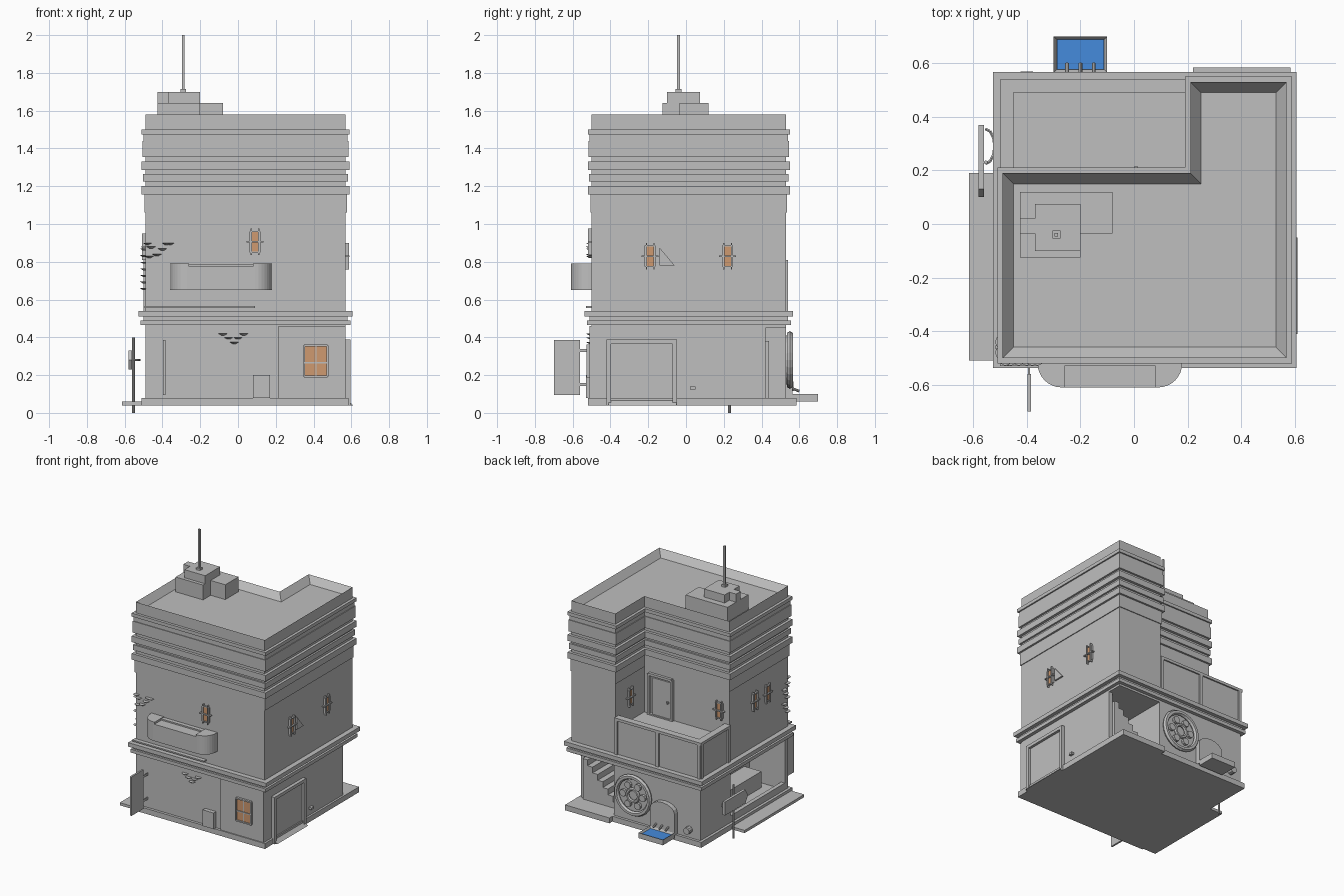
import bpy, bmesh, math
from mathutils import Matrix, Vector

cube = bpy.data.objects.get("Cube")
if cube:
    bpy.data.objects.remove(cube, do_unlink=True)


def material(name, rgb):
    m = bpy.data.materials.new(name)
    m.use_nodes = True
    m.diffuse_color = (*rgb, 1)
    m.node_tree.nodes["Principled BSDF"].inputs["Base Color"].default_value = (*rgb, 1)
    return m


GREY = material("plaster grey", (0.52, 0.52, 0.52))
ORANGE = material("lit window orange", (0.62, 0.32, 0.16))
BLUE = material("water blue", (0.06, 0.26, 0.72))
FRONT, RIGHT, BACK, LEFT = 0, math.pi / 2, math.pi, -math.pi / 2
UPRIGHT = Matrix.Rotation(math.pi / 2, 4, 'X')


def finish(name, bm, mat=GREY, origin=(0, 0, 0), angle=0):
    bmesh.ops.recalc_face_normals(bm, faces=bm.faces)
    me = bpy.data.meshes.new(name)
    bm.to_mesh(me)
    bm.free()
    me.materials.append(mat)
    ob = bpy.data.objects.new(name, me)
    bpy.context.collection.objects.link(ob)
    ob.location = origin
    ob.rotation_euler.z = angle
    return ob


def prism(name, pts, z0, z1, rim=0, sink=0, flip=None, **kw):
    """Extrude a plan outline; rim and sink hollow the top."""
    bm = bmesh.new()
    f = bm.faces.new([bm.verts.new((x, y, z0)) for x, y in pts])
    ext = bmesh.ops.extrude_face_region(bm, geom=[f])["geom"]
    bmesh.ops.translate(bm, vec=(0, 0, z1 - z0), verts=[v for v in ext if isinstance(v, bmesh.types.BMVert)])
    if rim:
        bmesh.ops.recalc_face_normals(bm, faces=bm.faces)
        top = max(bm.faces, key=lambda g: g.calc_center_median().z)
        bmesh.ops.inset_region(bm, faces=[top], thickness=rim, use_even_offset=True)
        bmesh.ops.translate(bm, vec=(0, 0, -sink), verts=top.verts)
    if flip:
        bm.transform(flip)
    return finish(name, bm, **kw)


def rect(x0, x1, y0, y1):
    return [(x0, y0), (x1, y0), (x1, y1), (x0, y1)]


def box(name, x0, x1, y0, y1, z0, z1, **kw):
    return prism(name, rect(x0, x1, y0, y1), z0, z1, **kw)


def plate(name, pts, depth, origin, angle, **kw):
    """Wall plate: outline in wall coordinates, standing out by depth."""
    return prism(name, pts, 0, depth, flip=UPRIGHT, origin=origin, angle=angle, **kw)


def rod(name, a, b, r, sides=8, r2=None, **kw):
    a, b = Vector(a), Vector(b)
    bm = bmesh.new()
    bmesh.ops.create_cone(bm, cap_ends=True, segments=sides, radius1=r,
                          radius2=r if r2 is None else r2, depth=(b - a).length)
    bm.transform(Matrix.Translation((a + b) / 2) @ (b - a).to_track_quat('Z', 'Y').to_matrix().to_4x4())
    return finish(name, bm, **kw)


def tower(o=0):
    return [(-.49 - o, -.5 - o), (.57 + o, -.5 - o), (.57 + o, .53 + o),
            (.21 - o, .53 + o), (.21 - o, .19 + o), (-.49 - o, .19 + o)]


def frame(name, w, h, t, depth, origin, angle):
    for s in (-1, 1):
        plate(name + " side", rect(s * w / 2 - t / 2, s * w / 2 + t / 2, -h / 2, h / 2), depth, origin, angle)
        plate(name + " rail", rect(-w / 2, w / 2, s * h / 2 - t / 2, s * h / 2 + t / 2), depth, origin, angle)


# Ground floor with open shop front and stair corner
box("base slab", -.51, .585, -.52, .55, .04, .08)
prism("ground floor walls", [(-.49, -.5), (.57, -.5), (.57, .42), (.54, .42), (.54, .12), (.22, .12),
                             (.22, .53), (-.49, .53), (-.49, .18), (-.2, .18), (-.2, -.46), (-.49, -.46)], .08, .45)
box("ground floor ceiling", -.49, .57, -.5, .53, .45, .48)
for z0, z1, o in ((.465, .49, .025), (.49, .51, .01), (.51, .54, .037)):
    box("floor ledge", -.49 - o, .57 + o, -.5 - o, .53 + o, z0, z1)
box("shop step", -.615, -.49, -.51, .19, .04, .06)
box("shop sill", -.49, -.46, -.46, .18, .08, .13)
box("shop counter", -.34, -.2, -.4, .12, .08, .2)
box("stair sill", .22, .585, .5, .585, .04, .08)
for i in range(7):
    box("stair step", .25 + .042 * i, .54, .12, .44, .08 + .043 * i, .08 + .043 * (i + 1))

# Tower, cornice bands and sunken roof
prism("tower", tower(), .54, 1.58, rim=.04, sink=.05)
for z0, z1, o in ((1.475, 1.5, .02), (1.44, 1.475, .01), (1.355, 1.44, .015), (1.285, 1.33, .02),
                  (1.225, 1.265, .013), (1.155, 1.2, .02), (1.06, 1.155, .006)):
    prism("cornice band", tower(o), z0, z1)

# Terrace in the back corner
box("terrace floor", -.49, .21, .19, .53, .54, .72)
prism("terrace parapet", [(-.49, .19), (-.455, .19), (-.455, .495), (.21, .495), (.21, .53), (-.49, .53)], .72, .81)
prism("parapet cap", [(-.5, .19), (-.45, .19), (-.45, .49), (.21, .49), (.21, .54), (-.5, .54)], .79, .81)
for x in (-.48, -.14, .2):
    box("parapet post", x - .012, x + .012, .53, .54, .54, .8)
for y in (.205, .52):
    box("parapet post", -.5, -.49, y - .012, y + .012, .54, .8)
plate("terrace door", rect(-.075, .075, 0, .28), .012, (.06, .19, .72), BACK)
frame("terrace door frame", .19, .3, .018, .02, (.07, .19, .87), BACK)
box("door handle", 0, .015, .2, .215, .84, .855)


# Barred windows
def barred_window(origin, angle):
    plate("window pane", rect(-.026, .026, -.055, .055), .008, origin, angle, mat=ORANGE)
    frame("window frame", .052, .11, .007, .014, origin, angle)
    for u in (-.02, .02):
        plate("window bar", rect(u - .003, u + .003, -.07, .07), .018, origin, angle)
    plate("window cross bar", rect(-.045, .045, -.004, .004), .02, origin, angle)


for origin, angle in (((.09, -.5, .905), FRONT), ((.57, -.19, .83), RIGHT), ((.57, .22, .83), RIGHT),
                      ((-.49, -.1, .88), LEFT), ((-.49, -.25, .88), LEFT),
                      ((-.41, .19, .9), BACK), ((.21, .36, .9), LEFT)):
    barred_window(origin, angle)
plate("side fin", [(-.14, .78), (-.06, .78), (-.14, .875)], .012, (.57, 0, 0), RIGHT)

# Front balcony with rounded ends and lowered middle
arc = [(.09 + .09 * math.sin(t), -.52 - .09 * math.cos(t)) for t in [i * math.pi / 16 for i in range(9)]]
half = arc + [(.18, -.5)]
outline = half + [(-.18 - x, y) for x, y in reversed(half)]
prism("front balcony", outline, .65, .775)
end = [(.08, -.5), (.08, -.61)] + half
prism("balcony end", end, .775, .79)
prism("balcony end", [(-.18 - x, y) for x, y in end], .775, .79)
box("balcony back sill", -.26, .08, -.53, -.5, .775, .785)
box("front strip", -.5, .09, -.53, -.5, .555, .565)

# Front ground floor
box("front panel", .215, .57, -.512, -.5, .08, .46)
big = (.412, -.512, .275)
plate("shop window pane", rect(-.06, .06, -.08, .08), .008, big, FRONT, mat=ORANGE)
frame("shop window frame", .125, .165, .01, .016, big, FRONT)
plate("shop window rail", rect(-.06, .06, -.014, -.006), .014, big, FRONT)
plate("shop window mullion", rect(-.003, .003, -.08, .08), .012, big, FRONT)
prism("meter box", rect(.08, .17, -.53, -.5), .08, .2)
box("open shutter", -.398, -.385, -.7, -.56, .095, .385)
for z in (.15, .33):
    box("shutter hinge", -.395, -.388, -.56, -.5, z - .008, z + .008)

# Garage door on the right
for u in (-.41, -.06):
    plate("garage jamb", rect(u - .012, u + .012, .04, .385), .025, (.57, 0, 0), RIGHT)
plate("garage lintel", rect(-.422, -.048, .365, .388), .025, (.57, 0, 0), RIGHT)
plate("garage door", rect(-.4, -.07, .08, .365), .006, (.57, 0, 0), RIGHT)
prism("garage ramp", [(.57, .04), (.61, .04), (.57, .08)], .05, .41, flip=UPRIGHT)
plate("side tap", rect(.02, .05, .125, .14), .02, (.57, 0, 0), RIGHT)

# Round wheel ornament on the back
for r, w, y in ((.135, .018, .55), (.045, .012, .55)):
    bm = bmesh.new()
    n, m = 24, 6
    ring = [[bm.verts.new(((r + w * math.cos(b)) * math.cos(a), w * math.sin(b), (r + w * math.cos(b)) * math.sin(a)))
             for b in [j * math.tau / m for j in range(m)]] for a in [i * math.tau / n for i in range(n)]]
    for i in range(n):
        for j in range(m):
            k, l = (i + 1) % n, (j + 1) % m
            bm.faces.new((ring[i][j], ring[k][j], ring[k][l], ring[i][l]))
    finish("wheel ring", bm, origin=(.05, y, .28))
rod("wheel disc", (.05, .53, .28), (.05, .54, .28), .13, 24)
for i in range(6):
    c, s = math.cos(i * math.pi / 3), math.sin(i * math.pi / 3)
    rod("wheel lobe", (.05 + .08 * c, .53, .28 + .08 * s), (.05 + .08 * c, .56, .28 + .08 * s), .025, 10)

# Water basin and arched back plate
arch = [(.1, .08), (.1, .24)] + [(.1 * math.cos(t), .24 + .06 * math.sin(t))
                                 for t in [i * math.pi / 8 for i in range(1, 8)]] + [(-.1, .24), (-.1, .08)]
plate("basin arch", arch, .035, (-.2, .53, 0), BACK)
prism("basin", rect(-.3, -.1, .565, .7), .06, .1, rim=.012, sink=.02)
box("basin water", -.288, -.112, .577, .688, .08, .088, mat=BLUE)
for x in (-.25, -.2, -.15):
    rod("basin spout", (x, .56, .13), (x, .6, .115), .007)
rod("wall pipe", (-.4, .53, .14), (-.4, .57, .14), .025, 10)

# Sign post on the left
rod("sign pole", (-.553, .23, 0), (-.553, .23, .4), .007)
plate("sign board", [(-.37, .23), (-.13, .23), (-.1, .28), (-.13, .33), (-.37, .33)], .02, (-.56, 0, 0), LEFT)
bend = [(-.555 + .035 * math.sin(t), .29 - .065 * math.cos(t), .28) for t in [i * math.pi / 6 for i in range(7)]]
for a, b in zip(bend, bend[1:]):
    rod("sign bracket", a, b, .006, 6)

# Shelf growths on the walls
for x, z in ((-.08, .42), (-.05, .4), (-.02, .375), (0, .4), (.03, .42), (-.36, .9), (-.4, .87),
             (-.38, .9), (-.43, .84), (-.46, .88), (-.47, .83), (-.48, .9)):
    rod("front growth", (x, -.505, z - .01), (x, -.505, z), .008, 8, .024)
for i in range(7):
    rod("corner growth", (-.495, -.48 + .02 * (i % 3), .65 + .035 * i), (-.495, -.48 + .02 * (i % 3), .66 + .035 * i),
        .008, 8, .024)

# Roof plant and antenna
box("roof plant base", -.425, -.2, -.125, .12, 1.53, 1.64)
box("roof plant side", -.2, -.08, -.035, .12, 1.53, 1.64)
prism("roof plant top", [(-.37, -.1), (-.2, -.1), (-.2, .075), (-.37, .075), (-.37, .02),
                         (-.425, .02), (-.425, -.035), (-.37, -.035)], 1.64, 1.7)
box("antenna foot", -.305, -.275, -.055, -.025, 1.7, 1.715)
box("antenna", -.297, -.283, -.047, -.033, 1.715, 2)
